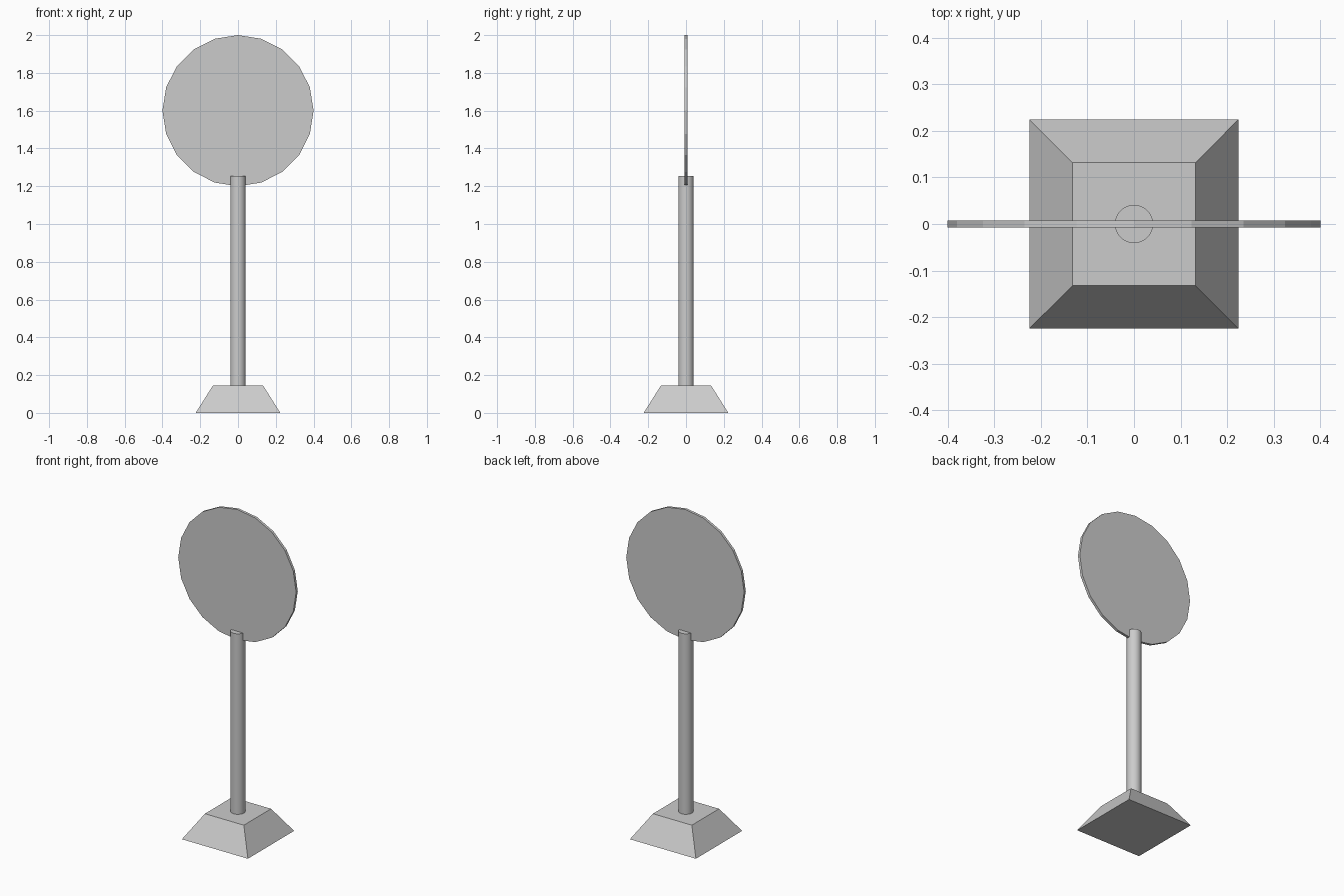
import bpy
from math import pi, radians, sqrt

if "Cube" in bpy.data.objects:
    bpy.data.objects.remove(bpy.data.objects["Cube"])

# tapered square base
bpy.ops.mesh.primitive_cone_add(vertices=4, radius1=0.224 * sqrt(2), radius2=0.132 * sqrt(2),
                                depth=0.146, location=(0, 0, 0.073), rotation=(0, 0, pi / 4))
bpy.context.object.name = "base"

# round pole
bpy.ops.mesh.primitive_cylinder_add(vertices=32, radius=0.041, depth=1.107,
                                    location=(0, 0, 0.146 + 1.107 / 2))
bpy.context.object.name = "pole"
bpy.ops.object.shade_smooth_by_angle(angle=radians(30))

# flat twenty-sided sign disc
bpy.ops.mesh.primitive_cylinder_add(vertices=20, radius=0.4, depth=0.016,
                                    location=(0, 0, 1.6), rotation=(pi / 2, 0, 0))
bpy.context.object.name = "sign_disc"
